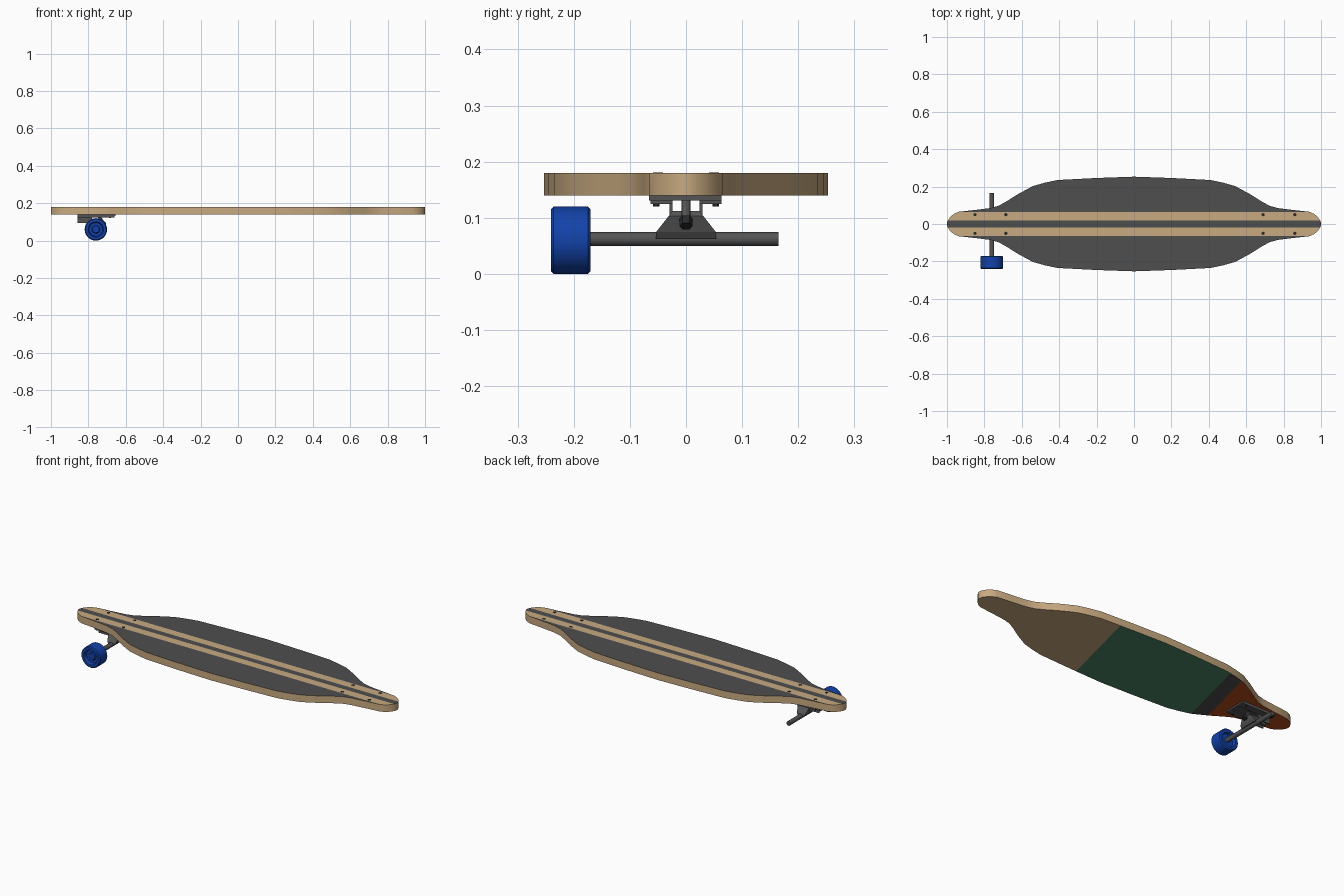
import bpy, bmesh, math
from mathutils import Matrix, Vector

if "Cube" in bpy.data.objects:
    bpy.data.objects.remove(bpy.data.objects["Cube"])


def mat(name, r, g, b):
    m = bpy.data.materials.new(name)
    lin = [((c / 255 + 0.055) / 1.055) ** 2.4 for c in (r, g, b)]
    m.diffuse_color = (*lin, 1)
    m.use_nodes = True
    m.node_tree.nodes["Principled BSDF"].inputs["Base Color"].default_value = m.diffuse_color
    return m


WOOD = mat("light wood", 200, 170, 128)
GRIP = mat("grip grey", 78, 78, 78)
GREEN = mat("dark green", 76, 133, 104)
RUST = mat("rust orange", 180, 76, 26)
METAL = mat("truck metal", 84, 84, 84)
BLUE = mat("wheel blue", 18, 66, 170)
BLACK = mat("bolt black", 40, 40, 40)


def finish(bm, name, mats, smooth=True):
    bmesh.ops.recalc_face_normals(bm, faces=bm.faces)
    me = bpy.data.meshes.new(name)
    bm.to_mesh(me)
    bm.free()
    ob = bpy.data.objects.new(name, me)
    bpy.context.collection.objects.link(ob)
    for m in mats:
        me.materials.append(m)
    if smooth:
        bpy.ops.object.select_all(action='DESELECT')
        ob.select_set(True)
        bpy.context.view_layer.objects.active = ob
        bpy.ops.object.shade_smooth_by_angle(angle=math.radians(30))
    return ob


def box(name, m, x0, x1, y0, y1, z0, z1):
    bm = bmesh.new()
    bmesh.ops.create_cube(bm, size=1)
    for v in bm.verts:
        v.co = Vector(((x0 + x1) / 2 + v.co.x * (x1 - x0),
                       (y0 + y1) / 2 + v.co.y * (y1 - y0),
                       (z0 + z1) / 2 + v.co.z * (z1 - z0)))
    return finish(bm, name, [m], False)


def cyl(name, m, a, b, r, n=16):
    a, b = Vector(a), Vector(b)
    d = b - a
    rot = Vector((0, 0, 1)).rotation_difference(d).to_matrix().to_4x4()
    bm = bmesh.new()
    bmesh.ops.create_cone(bm, cap_ends=True, segments=n, radius1=r, radius2=r,
                          depth=d.length, matrix=Matrix.Translation((a + b) / 2) @ rot)
    return finish(bm, name, [m])


# deck: half-width stations along x, mirrored
half = [(0, .253), (.2, .246), (.41, .235), (.48, .22), (.54, .203), (.62, .16), (.68, .122),
        (.725, .097), (.77, .085), (.85, .075), (.94, .065), (.965, .053), (.985, .035),
        (.996, .018), (1, .006)]
stations = [(-x, w) for x, w in half[:0:-1]] + half
Z0, Z1 = .14, .18
bm = bmesh.new()
rings = [[bm.verts.new((x, y, z)) for y, z in ((-w, Z0), (w, Z0), (w, Z1), (-w, Z1))]
         for x, w in stations]
for p, q in zip(rings, rings[1:]):
    for i in range(4):
        j = (i + 1) % 4
        bm.faces.new((p[i], p[j], q[j], q[i]))
bm.faces.new(rings[0])
bm.faces.new(rings[-1][::-1])
bmesh.ops.recalc_face_normals(bm, faces=bm.faces)


# cut the stripe lines into the top and the diagonal bands into the underside
def cut(side, co, no):
    fs = [f for f in bm.faces if f.normal.z * side > .5]
    geom = fs + list({e for f in fs for e in f.edges}) + list({v for f in fs for v in f.verts})
    bmesh.ops.bisect_plane(bm, geom=geom, dist=1e-5, plane_co=co, plane_no=no)
    bm.normal_update()


for y in (-.064, -.018, .018, .064):
    cut(1, (0, y, 0), (0, 1, 0))
SLANT = .25
BANDS = (-.575, -.49, .23)
for x in BANDS:
    cut(-1, (x, 0, 0), (1, -SLANT, 0))
for f in bm.faces:
    c = f.calc_center_median()
    if f.normal.z > .5:
        f.material_index = 0 if .018 < abs(c.y) < .064 else 1
    elif f.normal.z < -.5:
        k = sum(c.x - SLANT * c.y > b for b in BANDS)
        f.material_index = (3, 1, 2, 0)[k]
finish(bm, "deck", [WOOD, GRIP, GREEN, RUST])

# bolt heads on the deck top, both ends
for x in (-.85, -.685, .69, .86):
    for y in (-.05, .05):
        cyl("bolt_head", BLACK, (x, y, .176), (x, y, .181), .009, 8)

# truck mounting plate and its side walls
TX = -.76
box("riser_pad", METAL, -.858, -.655, -.066, .063, .131, .14)
for s in (-1, 1):
    a, b = sorted((s * .063, s * .024))
    box("base_flange", METAL, -.858, -.66, a, b, .125, .131)
    a, b = sorted((s * .029, s * .024))
    box("base_wall", METAL, -.858, -.78, a, b, .095, .131)
    for x in (-.85, -.685):
        cyl("bolt_nut", BLACK, (x, s * .053, .12), (x, s * .053, .126), .006, 6)

# pivot block and kingpin
box("pivot_block", METAL, -.85, -.79, -.008, .008, .095, .131)
cyl("kingpin", METAL, (-.745, 0, .131), (-.715, 0, .088), .008, 12)
cyl("kingpin_nut", BLACK, (-.722, 0, .098), (-.713, 0, .085), .012, 6)

# hanger: tapered wedge over the axle
bm = bmesh.new()
lo = [bm.verts.new((TX + sx * .018, sy * .054, .062)) for sx, sy in ((-1, -1), (1, -1), (1, 1), (-1, 1))]
mid = [bm.verts.new((TX + sx * .026, sy * .053, .075)) for sx, sy in ((-1, -1), (1, -1), (1, 1), (-1, 1))]
top = [bm.verts.new((TX + sx * .034, sy * .031, .103)) for sx, sy in ((-1, -1), (1, -1), (1, 1), (-1, 1))]
cap = [bm.verts.new((TX + sx * .03, sy * .024, .112)) for sx, sy in ((-1, -1), (1, -1), (1, 1), (-1, 1))]
layers = [lo, mid, top, cap]
for p, q in zip(layers, layers[1:]):
    for i in range(4):
        j = (i + 1) % 4
        bm.faces.new((p[i], p[j], q[j], q[i]))
bm.faces.new(lo[::-1])
bm.faces.new(cap)
finish(bm, "hanger", [METAL], False)

# axle
cyl("axle", METAL, (TX, -.19, .062), (TX, .165, .062), .0125, 16)

# wheel: lathed profile (radius, y) with recessed faces
prof = [(0, -.228), (.018, -.228), (.022, -.224), (.036, -.224), (.041, -.241), (.055, -.241),
        (.06, -.236), (.06, -.175), (.055, -.17), (.041, -.17), (.036, -.187), (0, -.187)]
bm = bmesh.new()
vs = [bm.verts.new((TX + r, y, .06)) for r, y in prof]
es = [bm.edges.new(e) for e in zip(vs, vs[1:])]
bmesh.ops.spin(bm, geom=vs + es, cent=(TX, 0, .06), axis=(0, 1, 0),
               angle=math.tau, steps=28, use_duplicate=False)
bmesh.ops.remove_doubles(bm, verts=bm.verts, dist=1e-5)
finish(bm, "wheel", [BLUE])
